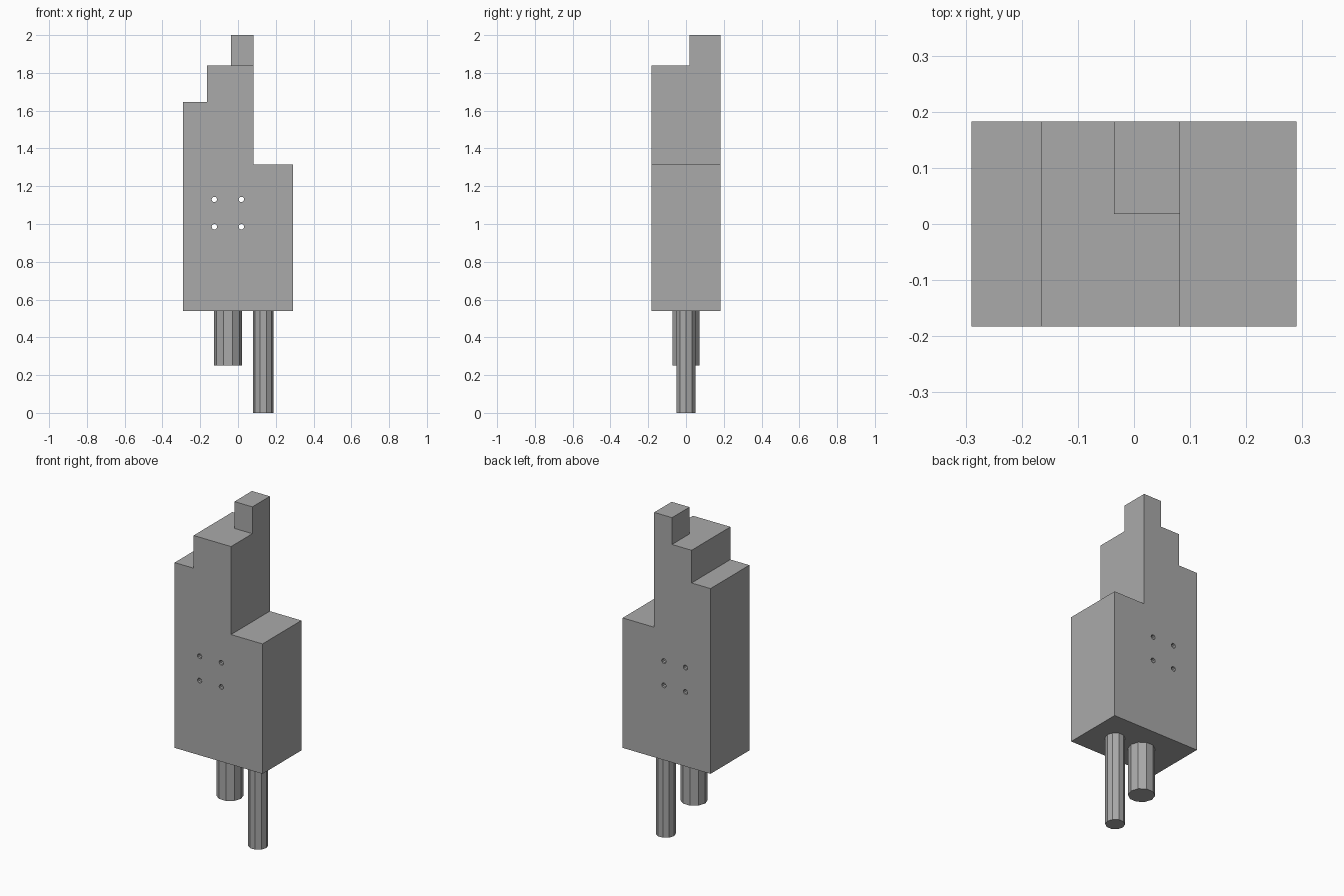
import bpy, bmesh
from math import cos, sin, pi

if "Cube" in bpy.data.objects:
    bpy.data.objects.remove(bpy.data.objects["Cube"])

grey = bpy.data.materials.new("plain grey")
grey.use_nodes = True
colour = (0.4, 0.4, 0.4, 1)
grey.diffuse_color = colour
grey.node_tree.nodes["Principled BSDF"].inputs["Base Color"].default_value = colour


def prism(name, outline, start, end):
    """Extrude a flat outline of 3D points from start to end along one offset."""
    bm = bmesh.new()
    base = bm.faces.new([bm.verts.new([p + s for p, s in zip(pt, start)]) for pt in outline])
    top = bmesh.ops.extrude_face_region(bm, geom=[base], use_keep_orig=True)
    moved = [v for v in top["geom"] if isinstance(v, bmesh.types.BMVert)]
    bmesh.ops.translate(bm, verts=moved, vec=[e - s for s, e in zip(start, end)])
    bmesh.ops.recalc_face_normals(bm, faces=bm.faces)
    mesh = bpy.data.meshes.new(name)
    bm.to_mesh(mesh)
    bm.free()
    mesh.materials.append(grey)
    obj = bpy.data.objects.new(name, mesh)
    bpy.context.collection.objects.link(obj)
    return obj


def ring(radius, sides):
    return [(radius * cos(2 * pi * i / sides), radius * sin(2 * pi * i / sides)) for i in range(sides)]


# Stepped body, with the full-depth silhouette
depth = 0.183
steps = [(-0.29, 0.54), (0.29, 0.54), (0.29, 1.315), (0.082, 1.315),
         (0.082, 1.84), (-0.165, 1.84), (-0.165, 1.645), (-0.29, 1.645)]
body = prism("stepped_body", [(x, 0, z) for x, z in steps], (0, -depth, 0), (0, depth, 0))

# Corner post rising from the back of the highest step
post = [(-0.036, 0.018, 0), (0.082, 0.018, 0), (0.082, depth, 0), (-0.036, depth, 0)]
prism("top_post", post, (0, 0, 1.84), (0, 0, 2))

# Four screw holes running through the body
for x in (-0.125, 0.018):
    for z in (0.985, 1.13):
        hole = prism("hole_cutter", [(a, 0, b) for a, b in ring(0.0145, 10)],
                     (x, -0.3, z), (x, 0.3, z))
        hole.hide_render = True
        hole.hide_set(True)
        cut = body.modifiers.new("screw_hole", "BOOLEAN")
        cut.object = hole
        cut.solver = "EXACT"

# Faceted pegs under the body
for name, x, radius, bottom in (("short_peg", -0.053, 0.074, 0.25), ("long_peg", 0.133, 0.054, 0)):
    prism(name, [(a, b, 0) for a, b in ring(radius, 10)], (x, 0, bottom), (x, 0, 0.54))
